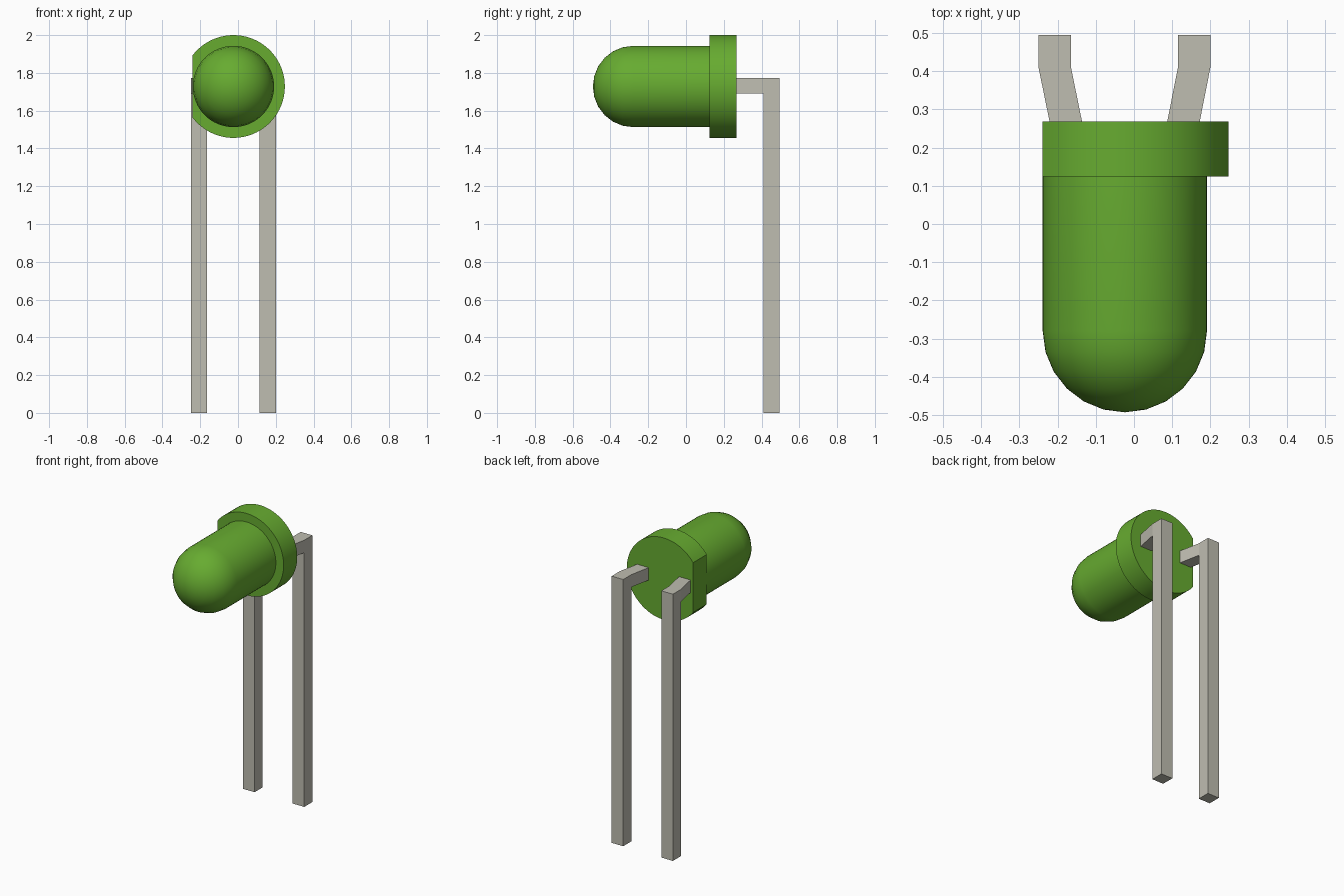
import bpy, bmesh, math
from mathutils import Vector

cube = bpy.data.objects.get("Cube")
if cube:
    bpy.data.objects.remove(cube, do_unlink=True)

CX, CZ = -0.024, 1.728        # axis of the bulb
SEG = 64


def material(name, rgb):
    m = bpy.data.materials.new(name)
    m.use_nodes = True
    m.diffuse_color = (*rgb, 1)
    bsdf = next(n for n in m.node_tree.nodes if n.type == 'BSDF_PRINCIPLED')
    bsdf.inputs["Base Color"].default_value = (*rgb, 1)
    return m


green = material("green plastic", (0.135, 0.41, 0.03))
metal = material("grey metal", (0.52, 0.51, 0.44))


def finish(name, bm, mat, smooth=False):
    bmesh.ops.recalc_face_normals(bm, faces=bm.faces)
    me = bpy.data.meshes.new(name)
    bm.to_mesh(me)
    bm.free()
    me.materials.append(mat)
    ob = bpy.data.objects.new(name, me)
    bpy.context.collection.objects.link(ob)
    if smooth:
        bpy.ops.object.select_all(action='DESELECT')
        ob.select_set(True)
        bpy.context.view_layer.objects.active = ob
        bpy.ops.object.shade_smooth_by_angle(angle=math.radians(35))
    return ob


# Bulb: straight barrel with a round dome, spun about its axis
R, DOME_Y = 0.215, -0.28
profile = [(R, 0.13)]
for i in range(7):
    a = math.radians(15 * i)
    profile.append((R * math.cos(a), DOME_Y - 0.213 * math.sin(a)))
bm = bmesh.new()
pts = [bm.verts.new((CX + r, y, CZ)) for r, y in profile]
edges = [bm.edges.new(p) for p in zip(pts, pts[1:])]
bmesh.ops.spin(bm, geom=pts + edges, cent=(CX, 0, CZ), axis=(0, 1, 0),
               angle=math.tau, steps=SEG, use_duplicate=False)
bmesh.ops.remove_doubles(bm, verts=bm.verts, dist=0.0005)
finish("bulb", bm, green, True)

# Flange: thick disc with one flat side
FR, FLAT = 0.272, 0.216
limit = math.pi - math.acos(FLAT / FR)
bm = bmesh.new()
ring = []
for i in range(SEG + 1):
    a = -limit + 2 * limit * i / SEG
    ring.append(bm.verts.new((CX + FR * math.cos(a), 0.125, CZ + FR * math.sin(a))))
disc = bm.faces.new(ring)
ext = bmesh.ops.extrude_face_region(bm, geom=[disc], use_keep_orig=True)
moved = [v for v in ext["geom"] if isinstance(v, bmesh.types.BMVert)]
bmesh.ops.translate(bm, verts=moved, vec=(0, 0.143, 0))
finish("flange", bm, green, True)


def extrude(bm, face, vec):
    new = bmesh.ops.extrude_discrete_faces(bm, faces=[face])["faces"][0]
    bmesh.ops.translate(bm, verts=new.verts, vec=vec)
    return new


# Legs: square post with a short arm slanting in to the flange
def leg(name, x0, shift):
    x1, y0, y1 = x0 + 0.085, 0.41, 0.495
    bm = bmesh.new()
    base = bm.faces.new([bm.verts.new(p) for p in
                         ((x0, y0, 0), (x1, y0, 0), (x1, y1, 0), (x0, y1, 0))])
    sole = [v.co.copy() for v in base.verts]
    top = extrude(bm, base, (0, 0, 1.69))
    extrude(bm, top, (0, 0, 0.083))
    bm.faces.new([bm.verts.new(p) for p in sole])
    bmesh.ops.remove_doubles(bm, verts=bm.verts, dist=0.0001)
    bmesh.ops.recalc_face_normals(bm, faces=bm.faces)
    front = min(bm.faces, key=lambda f: (f.calc_center_median() - Vector((x0, y0, 1.73))).length
                if abs(f.normal.y) > 0.9 else 9)
    extrude(bm, front, (shift, -0.142, 0))
    finish(name, bm, metal)


leg("right_leg", -0.25, 0.029)
leg("left_leg", 0.115, -0.028)
